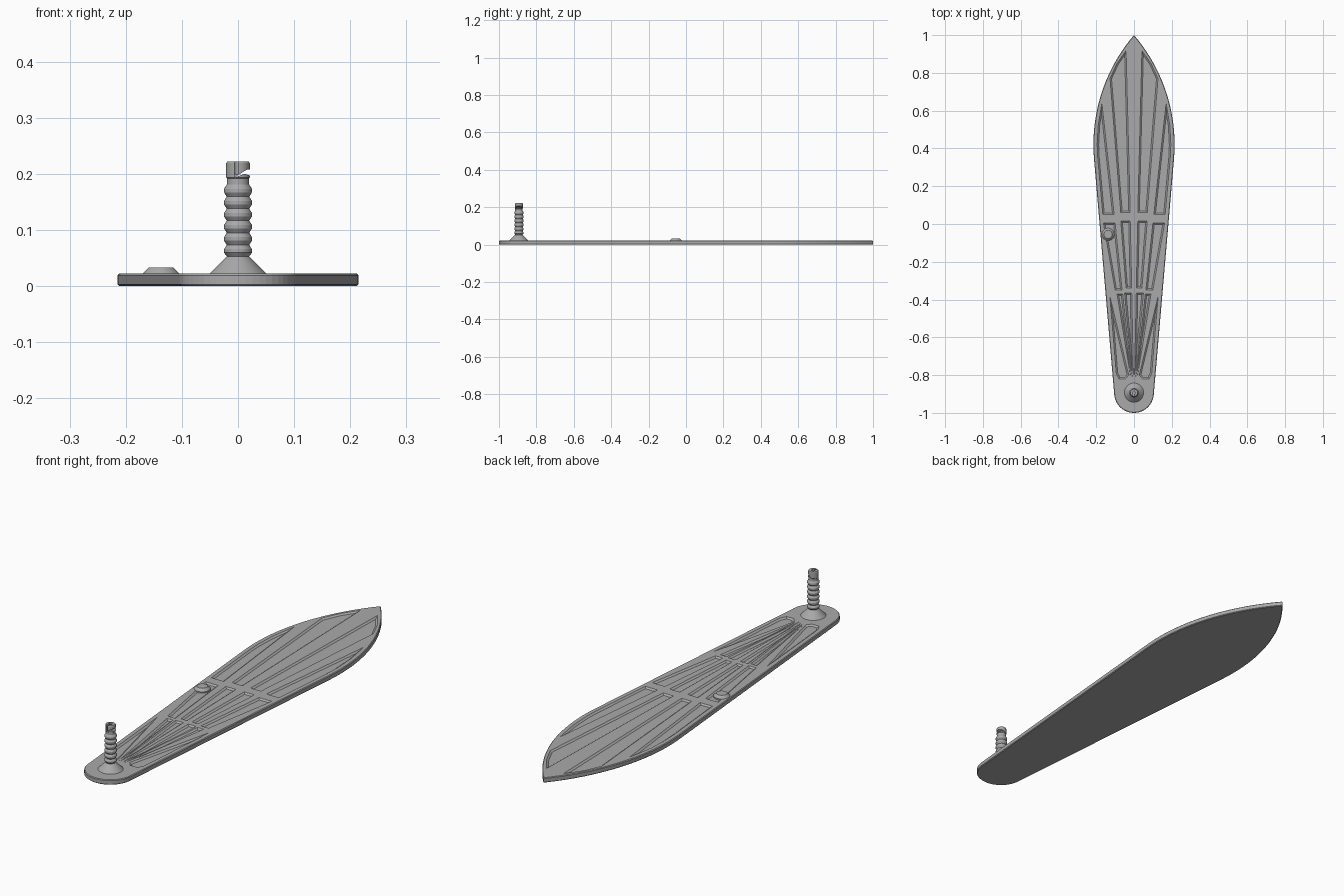
import bpy, bmesh, math
from mathutils import Vector

cube = bpy.data.objects.get("Cube")
if cube:
    bpy.data.objects.remove(cube)

TOP = 0.022
grey = bpy.data.materials.new("plain_grey")
grey.use_nodes = True
color = (0.4, 0.4, 0.4, 1)
grey.diffuse_color = color
grey.node_tree.nodes["Principled BSDF"].inputs["Base Color"].default_value = color


def finish(bm, name):
    bmesh.ops.recalc_face_normals(bm, faces=bm.faces)
    mesh = bpy.data.meshes.new(name)
    bm.to_mesh(mesh)
    bm.free()
    mesh.materials.append(grey)
    ob = bpy.data.objects.new(name, mesh)
    bpy.context.collection.objects.link(ob)
    return ob


def select(ob):
    bpy.ops.object.select_all(action='DESELECT')
    ob.select_set(True)
    bpy.context.view_layer.objects.active = ob


def cut(ob, cutter):
    mod = ob.modifiers.new("cut", 'BOOLEAN')
    mod.operation = 'DIFFERENCE'
    mod.solver = 'EXACT'
    mod.object = cutter
    select(ob)
    bpy.ops.object.modifier_apply(modifier=mod.name)
    bpy.data.objects.remove(cutter)


def smooth(ob):
    select(ob)
    bpy.ops.object.shade_smooth_by_angle(angle=math.radians(25))


def prism(points, offset):
    """Extrude a flat polygon along an offset."""
    bm = bmesh.new()
    face = bm.faces.new([bm.verts.new(p) for p in points])
    ext = bmesh.ops.extrude_face_region(bm, geom=[face])
    bmesh.ops.translate(bm, vec=offset, verts=[g for g in ext['geom'] if isinstance(g, bmesh.types.BMVert)])
    return bm


def lathe(name, profile, x, y, segments=32):
    """Revolve (radius, height) pairs about a vertical axis."""
    bm = bmesh.new()
    verts = [bm.verts.new((r, 0, z)) for r, z in profile]
    edges = [bm.edges.new(pair) for pair in zip(verts, verts[1:])]
    bmesh.ops.spin(bm, geom=verts + edges, axis=(0, 0, 1), cent=(0, 0, 0),
                   angle=math.tau, steps=segments)
    bmesh.ops.remove_doubles(bm, verts=bm.verts, dist=1e-5)
    bmesh.ops.translate(bm, vec=(x, y, 0), verts=bm.verts)
    return finish(bm, name)


# Leaf-shaped base plate: pointed arc, straight taper, round heel
arc_radius, arc_y, heel_radius, heel_y = 0.89, 0.42, 0.105, -0.895
side = []
for i in range(21):
    a = math.asin((1 - arc_y) / arc_radius) * (1 - i / 20) - 0.084 * i / 20
    side.append((max(arc_radius * math.cos(a) - 0.675, 0), arc_y + arc_radius * math.sin(a)))
for i in range(13):
    a = 0.084 + (math.pi / 2 - 0.084) * i / 12
    side.append((heel_radius * math.cos(a), heel_y - heel_radius * math.sin(a)))
side[0], side[-1] = (0, 1), (0, -1)
outline = side + [(-x, y) for x, y in reversed(side[1:-1])]
bm = prism([(x, y, 0) for x, y in outline], (0, 0, TOP))
rim = [e for e in bm.edges if abs(e.verts[0].co.z - e.verts[1].co.z) < 1e-6]
bmesh.ops.recalc_face_normals(bm, faces=bm.faces)
bmesh.ops.bevel(bm, geom=rim, offset=0.003, segments=1, affect='EDGES')
plate = finish(bm, "base_plate")

# Recessed cells of the left half; the other half is mirrored
cells = [
    [(0.105, 0.05), (0.165, 0.05), (0.192, 0.35), (0.195, 0.42), (0.190, 0.52), (0.17, 0.64)],
    [(0.02, 0.06), (0.07, 0.06), (0.127, 0.77), (0.09, 0.85), (0.042, 0.918)],
    [(0.063, -0.35), (0.1, -0.35), (0.162, 0.005), (0.1, 0.005)],
    [(0.012, -0.34), (0.042, -0.34), (0.07, 0.015), (0.02, 0.015)],
    [(0.012, -0.81), (0.018, -0.81), (0.09, -0.37), (0.06, -0.37)],
    [(0.003, -0.81), (0.009, -0.81), (0.05, -0.365), (0.012, -0.365)],
    [(0.028, -0.8), (0.045, -0.82), (0.08, -0.82), (0.094, -0.79), (0.128, -0.38)],
]


def inset_points(points, distance):
    """Shrink a convex counterclockwise polygon by clipping along each side."""
    bm = bmesh.new()
    bm.faces.new([bm.verts.new((x, y, 0)) for x, y in points])
    for a, b in zip(points, points[1:] + points[:1]):
        d = Vector((b[0] - a[0], b[1] - a[1], 0)).normalized()
        outward = Vector((d.y, -d.x, 0))
        bmesh.ops.bisect_plane(bm, geom=bm.verts[:] + bm.edges[:] + bm.faces[:],
                               plane_co=Vector((*a, 0)) - outward * distance,
                               plane_no=outward, clear_outer=True)
    result = [(v.co.x, v.co.y) for v in bm.verts]
    bm.free()
    return result


bm = bmesh.new()
for cell in cells:
    floor = inset_points(cell, 0.008)
    for s in (1, -1):
        verts = [bm.verts.new((s * x, y, z)) for z in (TOP, TOP + 0.01) for x, y in cell]
        verts += [bm.verts.new((s * x, y, TOP - 0.006)) for x, y in floor]
        bmesh.ops.convex_hull(bm, input=verts)
cut(plate, finish(bm, "cell_cutter"))

# Ribbed post with a flared foot
post_y = -0.893
profile = [(0, 0.015), (0.051, 0.015), (0.051, TOP), (0.02, 0.053)]
for i in range(6):
    z = 0.0625 + 0.0215 * i
    profile += [(0.025, z - 0.003), (0.025, z + 0.003), (0.02, z + 0.0108)]
profile += [(0.02, 0.192), (0.021, 0.193), (0.021, 0.219), (0.019, 0.222), (0, 0.222)]
post = lathe("ribbed_post", profile, 0, post_y)

# Hook notch, top hole and front slot of the post
notch = [(0.04, 0.211), (0.015, 0.207), (-0.007, 0.193), (0.012, 0.2), (0.04, 0.19)]
cut(post, finish(prism([(x, post_y - 0.04, z) for x, z in notch], (0, 0.08, 0)), "notch_cutter"))
cut(post, lathe("hole_cutter", [(0, 0.2), (0.008, 0.2), (0.008, 0.24), (0, 0.24)], 0, post_y, 16))
slot = [(-0.006, 0.195), (0, 0.195), (0, 0.24), (-0.006, 0.24)]
cut(post, finish(prism([(x, post_y - 0.04, z) for x, z in slot], (0, 0.04, 0)), "slot_cutter"))
smooth(post)

# Low round button on the right edge
button = lathe("side_button", [(0, 0.012), (0.033, 0.012), (0.033, TOP), (0.022, 0.033), (0, 0.033)],
               -0.137, -0.055)
smooth(button)
